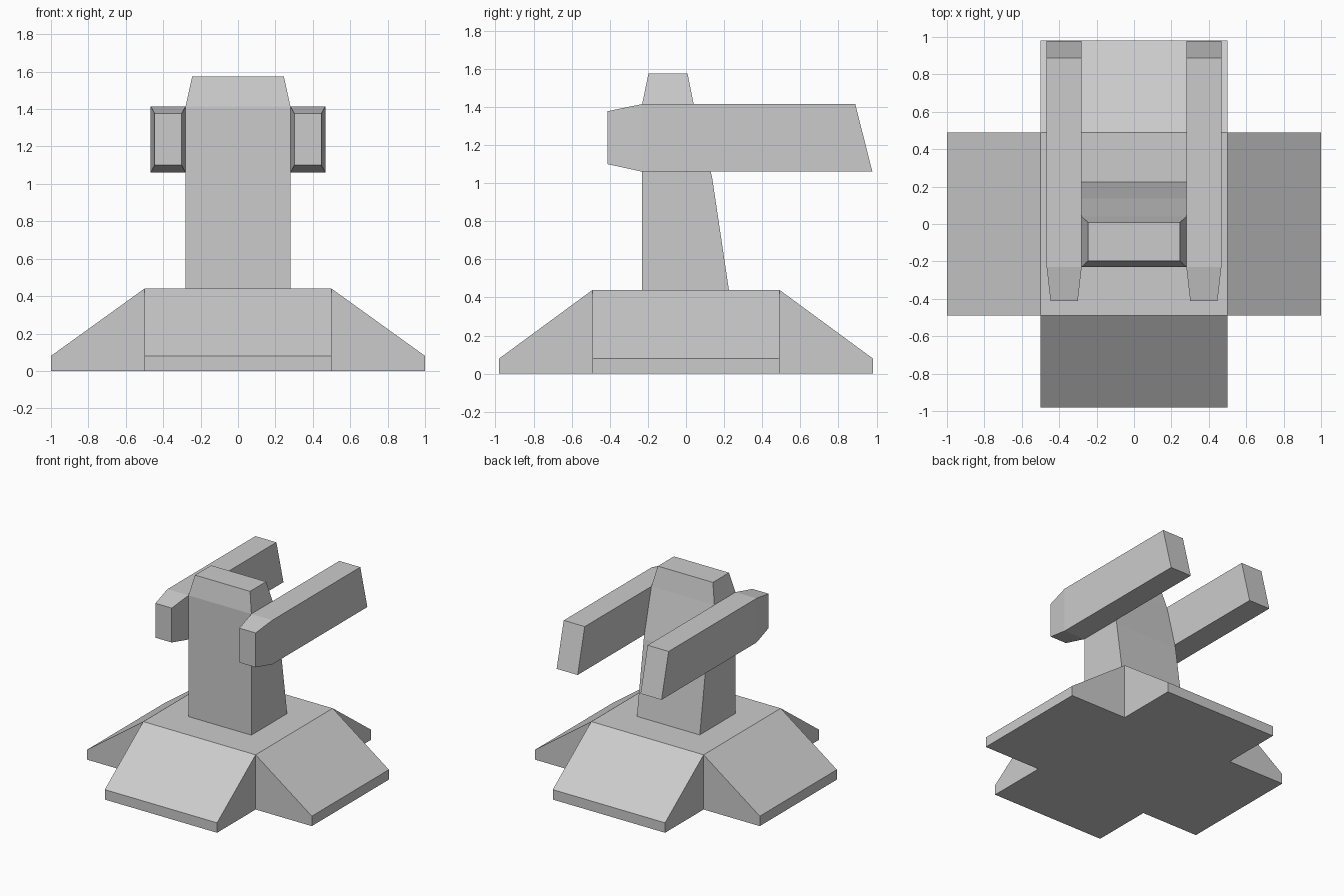
import bpy, bmesh
from mathutils import Vector

if "Cube" in bpy.data.objects:
    bpy.data.objects.remove(bpy.data.objects["Cube"])


def finish(bm, name):
    bmesh.ops.recalc_face_normals(bm, faces=bm.faces)
    mesh = bpy.data.meshes.new(name)
    bm.to_mesh(mesh)
    bm.free()
    ob = bpy.data.objects.new(name, mesh)
    bpy.context.collection.objects.link(ob)
    return ob


def loft(name, rings):
    """Skin a list of four-cornered rings and cap both ends."""
    bm = bmesh.new()
    loops = [[bm.verts.new(p) for p in ring] for ring in rings]
    for a, b in zip(loops, loops[1:]):
        for i in range(4):
            j = (i + 1) % 4
            bm.faces.new((a[i], a[j], b[j], b[i]))
    bm.faces.new(loops[0])
    bm.faces.new(loops[-1])
    return finish(bm, name)


# Base: central block with a sloped wing extruded from each side
bm = bmesh.new()
bmesh.ops.create_cube(bm, size=1)
for v in bm.verts:
    v.co = Vector((v.co.x, v.co.y * 0.98, (v.co.z + 0.5) * 0.44))
bm.normal_update()
sides = [f for f in bm.faces if abs(f.normal.z) < 0.5]
for f in bmesh.ops.extrude_discrete_faces(bm, faces=sides)["faces"]:
    f.normal_update()
    n = f.normal.copy()
    for v in f.verts:
        v.co += Vector((n.x * 0.5, n.y * 0.49, 0))
        if v.co.z > 0.2:
            v.co.z = 0.08
finish(bm, "base")

# Column: half width, front y, back y, height
levels = [(0.28, -0.23, 0.225, 0.44), (0.28, -0.23, 0.137, 1.03),
          (0.28, -0.23, 0.04, 1.415), (0.245, -0.197, 0.008, 1.575)]
loft("column", [[(-w, f, z), (w, f, z), (w, b, z), (-w, b, z)]
                for w, f, b, z in levels])

# Arms: x range, bottom (y, z), top (y, z)
stations = [(0.301, 0.446, (-0.413, 1.10), (-0.413, 1.377)),
            (0.28, 0.467, (-0.23, 1.06), (-0.23, 1.415)),
            (0.28, 0.467, (0.978, 1.06), (0.888, 1.415))]
for side, s in (("left", -1), ("right", 1)):
    loft(side + "_arm", [[(s * x0, *lo), (s * x1, *lo), (s * x1, *hi), (s * x0, *hi)]
                         for x0, x1, lo, hi in stations])
